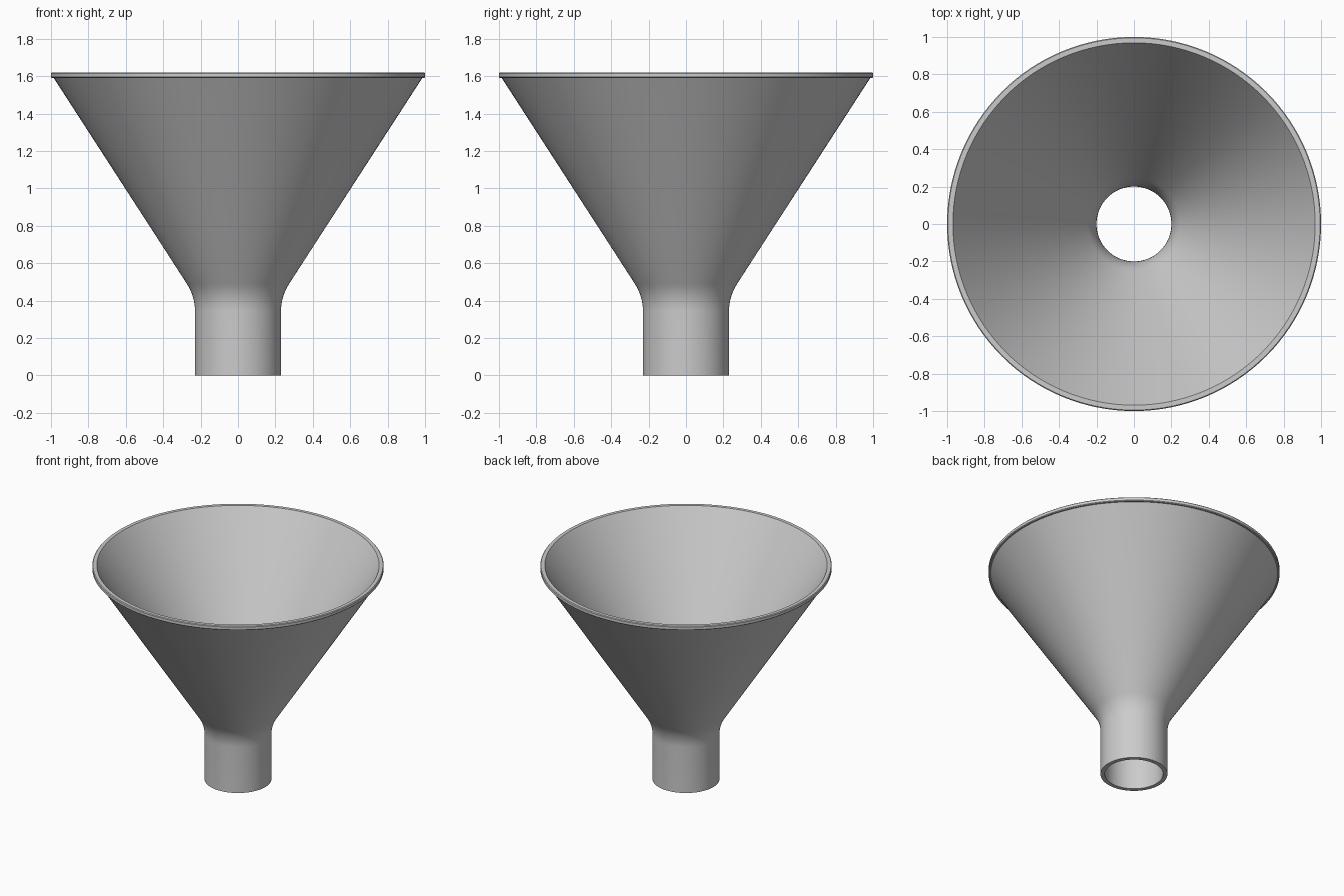
import bpy, bmesh, math

if "Cube" in bpy.data.objects:
    bpy.data.objects.remove(bpy.data.objects["Cube"])

SIDES = 128
WALL = 0.03
A = math.radians(32.9)          # cone half angle
R = 0.27                        # outer neck fillet radius
CX, CZ = 0.23 + R, 0.343        # fillet centre


def fillet(radius, steps=8):
    return [(CX - radius * math.cos(A * i / steps), CZ + radius * math.sin(A * i / steps))
            for i in range(steps + 1)]


def cone_x(z, radius):
    x0, z0 = fillet(radius)[-1]
    return x0 + (z - z0) * math.tan(A)


# closed wall section: outer spout, cone, rim lip, then back down the inside
outer = [(0.23, 0.0)] + fillet(R) + [(cone_x(1.59, R), 1.59)]
lip = [(0.995, 1.59), (1.0, 1.595), (1.0, 1.615), (0.995, 1.62)]
inner = [(cone_x(1.62, R + WALL), 1.62)] + fillet(R + WALL)[::-1] + [(0.20, 0.0)]
profile = outer + lip + inner

# revolve the section
bm = bmesh.new()
rings = []
for x, z in profile:
    rings.append([bm.verts.new((x * math.cos(2 * math.pi * k / SIDES),
                                x * math.sin(2 * math.pi * k / SIDES), z))
                  for k in range(SIDES)])
for i, ring in enumerate(rings):
    nxt = rings[(i + 1) % len(rings)]
    for k in range(SIDES):
        j = (k + 1) % SIDES
        bm.faces.new((ring[k], ring[j], nxt[j], nxt[k]))
bmesh.ops.recalc_face_normals(bm, faces=bm.faces)
mesh = bpy.data.meshes.new("funnel")
bm.to_mesh(mesh)
bm.free()

# funnel object, smooth with sharp rim edges
funnel = bpy.data.objects.new("funnel", mesh)
bpy.context.collection.objects.link(funnel)
bpy.context.view_layer.objects.active = funnel
funnel.select_set(True)
bpy.ops.object.shade_smooth_by_angle(angle=math.radians(30))
